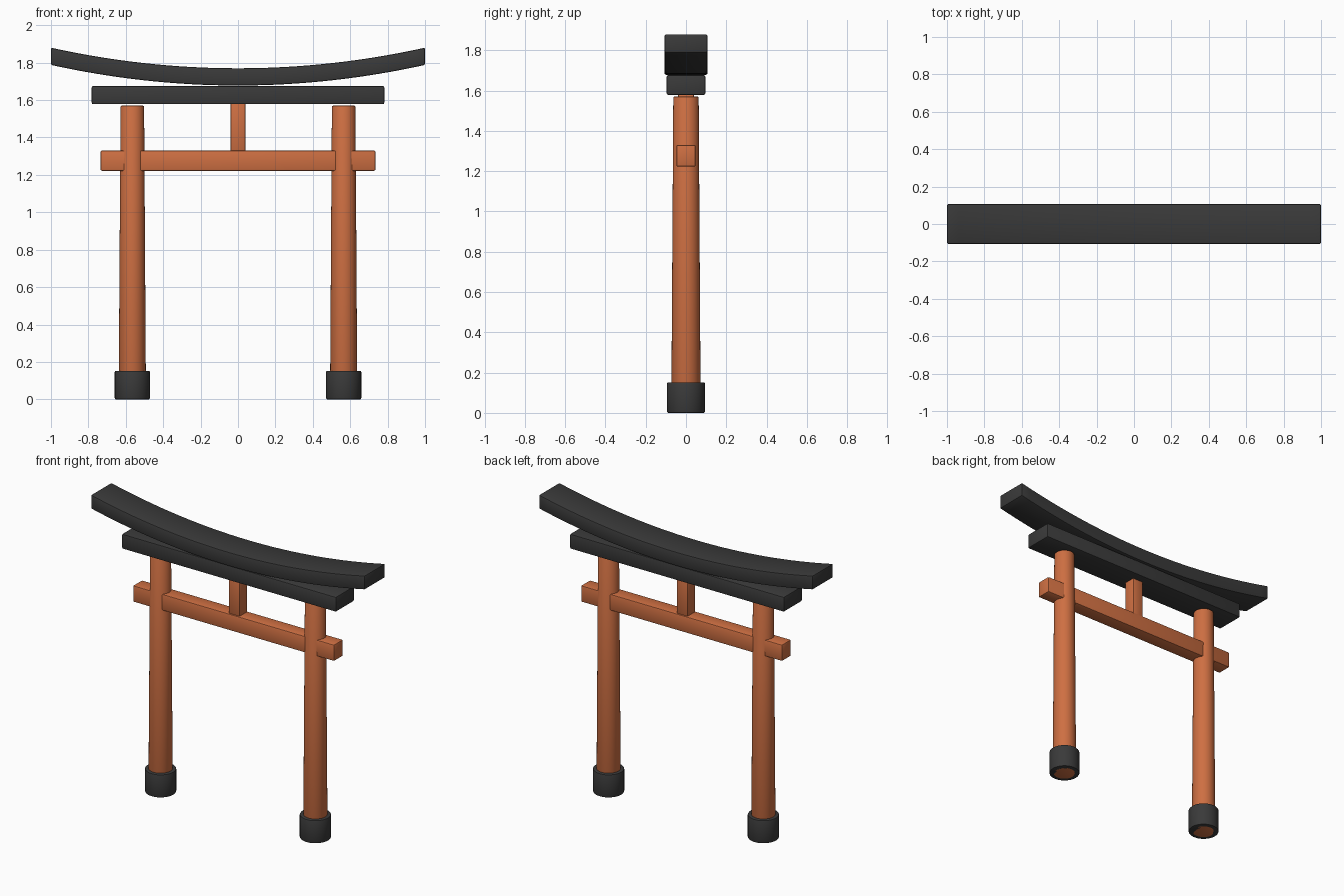
import bpy
import math

cube = bpy.data.objects.get("Cube")
if cube:
    bpy.data.objects.remove(cube, do_unlink=True)


def make_material(name, color):
    mat = bpy.data.materials.new(name)
    mat.use_nodes = True
    mat.diffuse_color = color
    mat.node_tree.nodes["Principled BSDF"].inputs["Base Color"].default_value = color
    return mat


VERMILION = make_material("vermilion paint", (0.62, 0.16, 0.055, 1))
CHARCOAL = make_material("charcoal paint", (0.042, 0.042, 0.042, 1))


def finish(obj, name, mat, bevel=0.008):
    """Name, colour, soften the edges and smooth the shading."""
    obj.name = name
    obj.data.materials.append(mat)
    mod = obj.modifiers.new("soft edges", "BEVEL")
    mod.width = bevel
    mod.segments = 2
    mod.limit_method = "ANGLE"
    mod.angle_limit = math.radians(40)
    bpy.ops.object.select_all(action="DESELECT")
    obj.select_set(True)
    bpy.context.view_layer.objects.active = obj
    bpy.ops.object.modifier_apply(modifier=mod.name)
    bpy.ops.object.shade_smooth_by_angle(angle=math.radians(35))
    return obj


def box(name, half_x, half_y, z0, z1, mat):
    bpy.ops.mesh.primitive_cube_add(size=2, location=(0, 0, (z0 + z1) / 2))
    obj = bpy.context.object
    obj.scale = (half_x, half_y, (z1 - z0) / 2)
    bpy.ops.object.transform_apply(location=False, rotation=False, scale=True)
    return finish(obj, name, mat)


def column(name, x, r0, r1, height, mat):
    bpy.ops.mesh.primitive_cone_add(vertices=32, radius1=r0, radius2=r1,
                                    depth=height, location=(x, 0, height / 2))
    return finish(bpy.context.object, name, mat, 0.006)


def curved_beam(name, half_x, half_y, z0, thickness, rise, segments, mat):
    """Rectangular section swept along an upward parabola."""
    verts, faces = [], []
    for i in range(segments + 1):
        t = 2 * i / segments - 1
        z = z0 + rise * t * t
        for y, dz in ((-half_y, 0), (half_y, 0), (half_y, thickness), (-half_y, thickness)):
            verts.append((half_x * t, y, z + dz))
    for i in range(segments):
        a, b = 4 * i, 4 * i + 4
        for k in range(4):
            n = (k + 1) % 4
            faces.append((a + k, a + n, b + n, b + k))
    end = 4 * segments
    faces += [(3, 2, 1, 0), (end, end + 1, end + 2, end + 3)]
    mesh = bpy.data.meshes.new(name)
    mesh.from_pydata(verts, [], faces)
    # Face winding is unified outward
    import bmesh
    bm = bmesh.new()
    bm.from_mesh(mesh)
    bmesh.ops.recalc_face_normals(bm, faces=bm.faces)
    bm.to_mesh(mesh)
    bm.free()
    obj = bpy.data.objects.new(name, mesh)
    bpy.context.collection.objects.link(obj)
    return finish(obj, name, mat)


# Tapered pillars standing in dark foot collars
for side, sign in (("left", 1), ("right", -1)):
    column(side + "_pillar", sign * 0.565, 0.073, 0.063, 1.57, VERMILION)
    column(side + "_foot_collar", sign * 0.565, 0.094, 0.094, 0.152, CHARCOAL)

# Tie beam and central strut
box("tie_beam", 0.735, 0.048, 1.222, 1.33, VERMILION)
box("center_strut", 0.04, 0.04, 1.325, 1.59, VERMILION)

# Straight lintel and upswept top beam
box("straight_lintel", 0.782, 0.096, 1.578, 1.676, CHARCOAL)
curved_beam("curved_top_beam", 1.0, 0.107, 1.678, 0.092, 0.11, 32, CHARCOAL)
